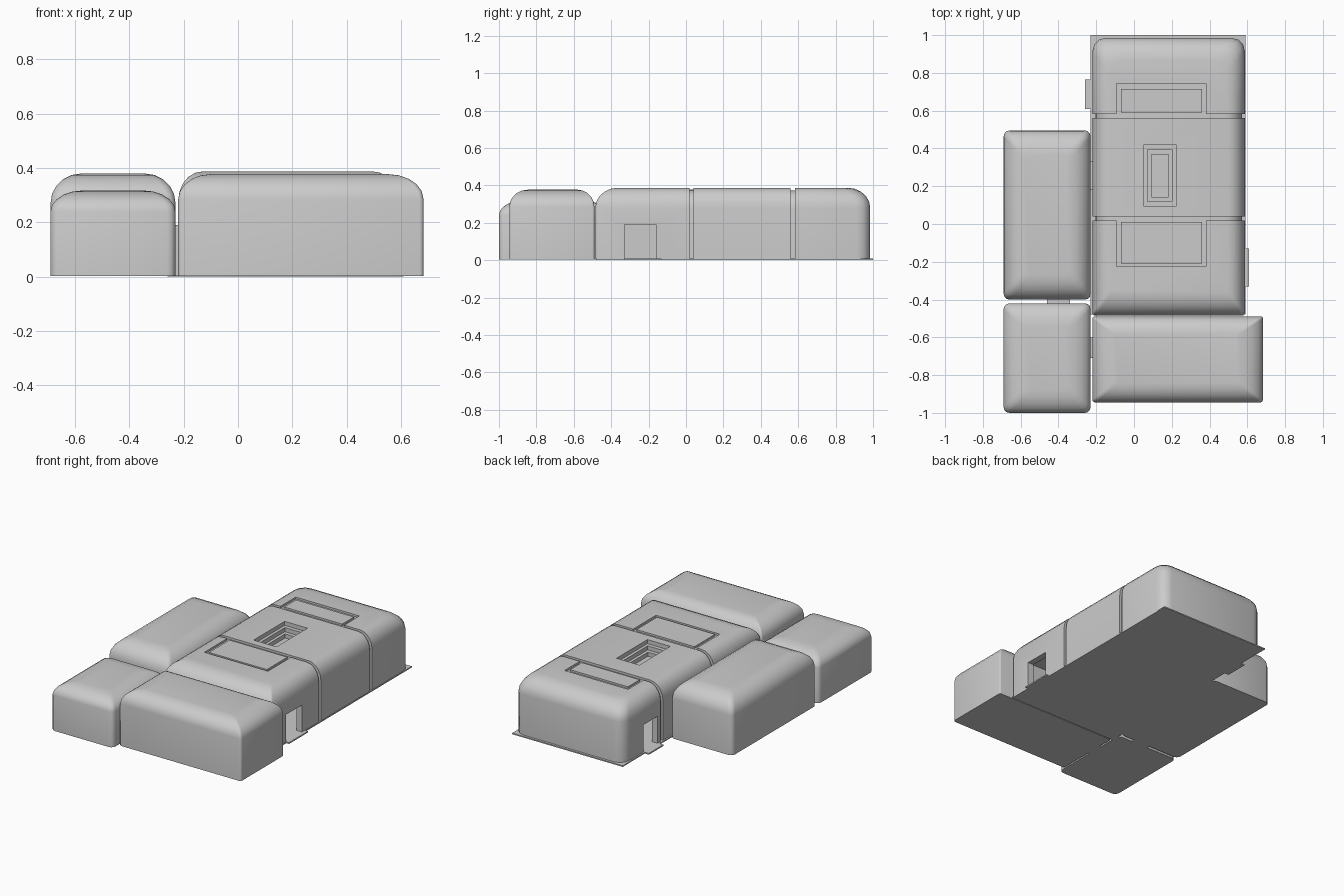
import bpy, bmesh
from math import sin, cos, pi, radians

if "Cube" in bpy.data.objects:
    bpy.data.objects.remove(bpy.data.objects["Cube"])


def ring(bm, x0, x1, y0, y1, z, rf, rb):
    """Rectangle with rounded corners: rf at the front, rb at the back."""
    verts = []
    for cx, cy, sx, sy, r, start in (
            (x1, y1, -1, -1, rb, 0), (x0, y1, 1, -1, rb, 90),
            (x0, y0, 1, 1, rf, 180), (x1, y0, -1, 1, rf, 270)):
        for i in range(4):
            a = radians(start + 30 * i)
            verts.append(bm.verts.new((cx + sx * r + r * cos(a),
                                       cy + sy * r + r * sin(a), z)))
    return verts


def pod(name, x, y, shoulder, top, inset, rf=0.03, rb=0.03, steps=5):
    """Straight walls with a domed roof; inset = left, right, front, back."""
    bm = bmesh.new()
    l, r, f, b = inset
    rings = [ring(bm, *x, *y, 0.003, rf, rb)]
    for i in range(steps + 1):
        a = pi / 2 * i / steps
        k = 1 - cos(a)
        rings.append(ring(bm, x[0] + l * k, x[1] - r * k, y[0] + f * k,
                          y[1] - b * k, shoulder + (top - shoulder) * sin(a), rf, rb))
    for p, q in zip(rings, rings[1:]):
        for i in range(16):
            j = (i + 1) % 16
            bm.faces.new((p[i], p[j], q[j], q[i]))
    bm.faces.new(rings[0][::-1])
    bm.faces.new(rings[-1])
    bmesh.ops.remove_doubles(bm, verts=bm.verts, dist=1e-5)
    bmesh.ops.recalc_face_normals(bm, faces=bm.faces)
    return finish(name, bm)


def finish(name, bm):
    me = bpy.data.meshes.new(name)
    bm.to_mesh(me)
    bm.free()
    ob = bpy.data.objects.new(name, me)
    bpy.context.collection.objects.link(ob)
    return ob


def box(name, x, y, z):
    bm = bmesh.new()
    bmesh.ops.create_cube(bm, size=1)
    for v in bm.verts:
        v.co = [a[0] + (c + 0.5) * (a[1] - a[0]) for c, a in zip(v.co, (x, y, z))]
    return finish(name, bm)


def select(ob):
    bpy.ops.object.select_all(action='DESELECT')
    ob.select_set(True)
    bpy.context.view_layer.objects.active = ob


def cut(ob, x, y, z):
    """Subtract a box."""
    c = box("cutter", x, y, z)
    c.hide_render = True
    m = ob.modifiers.new("cut", 'BOOLEAN')
    m.operation, m.solver, m.object = 'DIFFERENCE', 'EXACT', c
    select(ob)
    bpy.ops.object.modifier_apply(modifier=m.name)
    bpy.data.objects.remove(c)


# Main hall: three roof sections with a narrower core showing in the joints
hx = (-0.22, 0.587)
front = pod("hall_front", hx, (-0.485, 0.018), 0.28, 0.387, (.09, .09, .12, 0), 0.015, 0)
middle = pod("hall_middle", hx, (0.04, 0.56), 0.28, 0.387, (.09, .09, 0, 0), 0, 0)
rear = pod("hall_rear", hx, (0.583, 0.985), 0.28, 0.387, (.09, .09, 0, .12), 0, 0.07)
core = pod("hall_core", (-0.205, 0.572), (0.0, 0.6), 0.27, 0.372, (.09, .09, 0, 0), 0, 0)

# Hollow interior
for ob in (front, middle, rear, core):
    cut(ob, (-0.18, 0.545), (-0.44, 0.94), (-0.1, 0.27))

# Doorways with floor sills
cut(front, (0.5, 0.7), (-0.33, -0.16), (-0.1, 0.19))
cut(rear, (-0.3, -0.15), (0.615, 0.765), (-0.1, 0.19))
box("right_door_sill", (0.5, 0.61), (-0.33, -0.13), (0, 0.009))
box("left_door_sill", (-0.26, -0.15), (0.61, 0.765), (0, 0.009))
box("floor_slab", (-0.23, 0.59), (-0.48, 1.0), (0, 0.008))

# Inset roof panels, each surrounded by a narrow groove
for ob, y0, y1, p0, p1 in ((front, -0.225, 0.1, -0.208, 0.01),
                           (rear, 0.5, 0.745, 0.59, 0.715)):
    cut(ob, (-0.093, 0.38), (y0, y1), (0.374, 0.5))
    box("roof_panel", (-0.07, 0.36), (p0, p1), (0.36, 0.386))

# Stepped skylight recess
for i in range(3):
    d = 0.02 * i
    for ob in (middle, core):
        cut(ob, (0.052 + d, 0.222 - d), (0.092 + d * 1.3, 0.42 - d * 1.3),
            (0.36 - 0.027 * i, 0.5))

# Outer pods
pods = [
    pod("front_pod", (-0.22, 0.683), (-0.945, -0.49), 0.285, 0.377, (.12, .13, .1, .09), 0.015, 0.01),
    pod("left_pod", (-0.69, -0.23), (-0.4, 0.495), 0.27, 0.379, (.11, .11, .13, .13)),
    pod("front_left_pod", (-0.69, -0.23), (-1.0, -0.42), 0.24, 0.317, (.12, .12, .12, .12)),
]

# Short connecting passages between the pods
for x, y in (((-0.46, -0.34), (-0.43, -0.39)), ((-0.24, -0.21), (0.18, 0.33)),
             ((-0.24, -0.21), (-0.71, -0.6))):
    box("passage", x, y, (0.003, 0.19))

for ob in pods + [front, middle, rear, core]:
    select(ob)
    bpy.ops.object.shade_smooth_by_angle(angle=radians(35))
